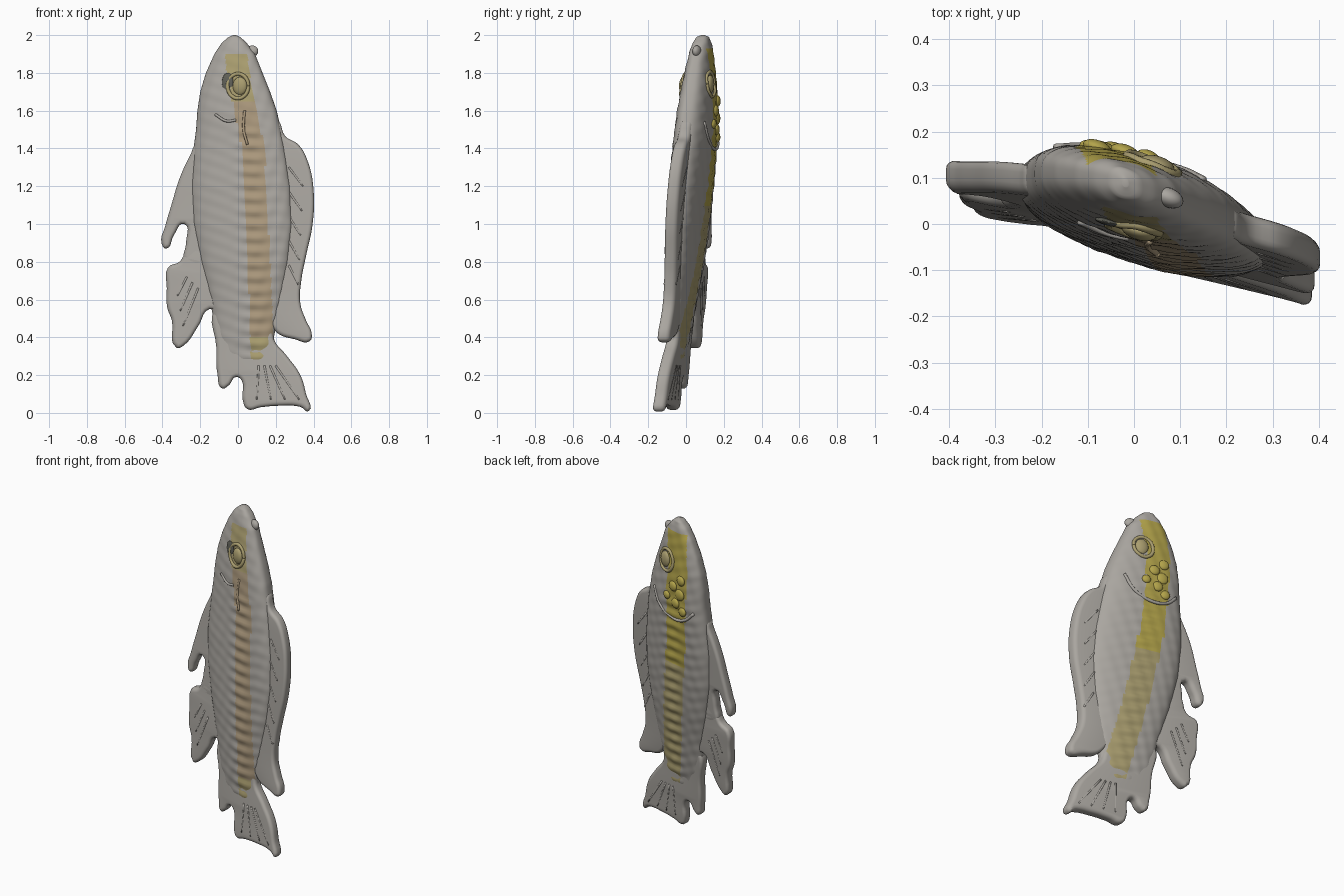
import bpy, bmesh, math
from mathutils import Vector

if "Cube" in bpy.data.objects:
    bpy.data.objects.remove(bpy.data.objects["Cube"])


def material(name, rgb):
    m = bpy.data.materials.new(name)
    m.diffuse_color = (*rgb, 1)
    m.use_nodes = True
    m.node_tree.nodes["Principled BSDF"].inputs["Base Color"].default_value = m.diffuse_color
    return m


GREY = material("grey_scales", (0.40, 0.38, 0.35))
TAN = material("tan_stripe", (0.40, 0.31, 0.20))
YELLOW = material("yellow_stripe", (0.45, 0.37, 0.07))
OCHRE = material("ochre_stripe", (0.40, 0.34, 0.16))
DARK = material("dark_eye", (0.12, 0.12, 0.10))

# body profile: z, left x, right x, front half depth, back half depth
PROFILE = [
    (0.20, -0.07, 0.22, 0.020, 0.020), (0.40, -0.11, 0.19, 0.050, 0.045),
    (0.60, -0.15, 0.23, 0.070, 0.065), (0.80, -0.20, 0.27, 0.085, 0.085),
    (1.00, -0.24, 0.29, 0.092, 0.095), (1.20, -0.25, 0.28, 0.095, 0.100),
    (1.40, -0.235, 0.25, 0.092, 0.103), (1.50, -0.222, 0.228, 0.090, 0.103),
    (1.60, -0.215, 0.205, 0.088, 0.095), (1.70, -0.200, 0.170, 0.082, 0.085),
    (1.80, -0.170, 0.130, 0.073, 0.070), (1.90, -0.125, 0.090, 0.060, 0.056),
    (1.96, -0.085, 0.045, 0.048, 0.044), (1.99, -0.050, 0.012, 0.032, 0.030),
    (2.00, -0.025, -0.012, 0.008, 0.008)]


def lerp_table(table, z):
    z = min(max(z, table[0][0]), table[-1][0])
    for a, b in zip(table, table[1:]):
        if z <= b[0]:
            t = (z - a[0]) / (b[0] - a[0])
            return [p + (q - p) * t for p, q in zip(a[1:], b[1:])]


def mid(x, z):
    """The fish lies along one tilted plane."""
    return -0.055 + 0.07 * z - 0.24 * x


def stripe(z, side):
    front = [(0.2, 0.13), (0.6, 0.12), (1.0, 0.10), (1.4, 0.08), (1.8, 0.0), (2, -0.02)]
    back = [(0.2, 0.14), (0.6, 0.07), (1.2, -0.02), (1.7, -0.05), (2, -0.02)]
    return lerp_table(front if side < 0 else back, z)[0]


def depth(x, z, side):
    """Signed offset of the body skin from the middle plane."""
    xl, xr, hf, hb = lerp_table(PROFILE, z)
    u = (x - (xl + xr) / 2) / ((xr - xl) / 2)
    base = max(0.0, 1 - u * u) ** 0.36
    d = (hf if side < 0 else hb) * base
    if z < 1.5:   # ribbed flank
        near = math.exp(-((x - stripe(z, side)) / 0.09) ** 2)
        d += 0.005 * near * base * math.sin(z * 2 * math.pi / 0.07)
    d += 0.0025 * base * math.sin(55 * x + 30 * z) * math.sin(60 * z - 25 * x)
    return side * d


def add_object(name, bm, mats):
    bmesh.ops.recalc_face_normals(bm, faces=bm.faces)
    me = bpy.data.meshes.new(name)
    bm.to_mesh(me)
    bm.free()
    ob = bpy.data.objects.new(name, me)
    bpy.context.collection.objects.link(ob)
    for m in mats:
        me.materials.append(m)
    for p in me.polygons:
        p.use_smooth = True
    return ob


# body: lofted lens-shaped sections
def build_body():
    bm = bmesh.new()
    n, rings = 96, []
    zs = [0.2 + 1.7 * i / 135 for i in range(135)] + [1.9 + 0.1 * math.sin(i * math.pi / 32) for i in range(17)]
    for z in zs:
        xl, xr = lerp_table(PROFILE, z)[:2]
        ring = []
        for k in range(n):
            a = 2 * math.pi * k / n
            x = (xl + xr) / 2 + (xr - xl) / 2 * math.cos(a)
            side = 1 if math.sin(a) >= 0 else -1
            ring.append(bm.verts.new((x, mid(x, z) + depth(x, z, side), z)))
        rings.append(ring)
    for a, b in zip(rings, rings[1:]):
        for k in range(n):
            f = bm.faces.new((a[k], a[(k + 1) % n], b[(k + 1) % n], b[k]))
            c = f.calc_center_median()
            side = 1 if k < n / 2 else -1
            off = abs(c.x - stripe(c.z, side))
            if side < 0 and off < 0.06 and c.z < 1.9:
                f.material_index = 3 if c.z > 1.65 or c.z < 0.4 else 1
            elif side > 0 and off < 0.075 and c.z < 1.93:
                f.material_index = 2 if c.z > 1.1 else 3
    bm.faces.new(rings[0])
    bm.faces.new(rings[-1])
    add_object("fish_body", bm, [GREY, TAN, YELLOW, OCHRE])


# fins: smooth rounded plates lying in the tilted plane
def curve_mesh(name, pts, cyclic, bevel, thick=0.0):
    cu = bpy.data.curves.new(name + "_path", 'CURVE')
    cu.dimensions = '2D' if cyclic else '3D'
    cu.resolution_u = 5
    cu.bevel_depth = bevel
    cu.bevel_resolution = 3
    if cyclic:
        cu.fill_mode = 'BOTH'
        cu.extrude = thick
        cu.offset = -bevel
    else:
        cu.use_fill_caps = True
    sp = cu.splines.new('BEZIER')
    sp.bezier_points.add(len(pts) - 1)
    sp.use_cyclic_u = cyclic
    for bp, p in zip(sp.bezier_points, pts):
        bp.co = (p[0], p[1], 0) if cyclic else p
        bp.handle_left_type = bp.handle_right_type = 'AUTO'
    ob = bpy.data.objects.new(name + "_path", cu)
    bpy.context.collection.objects.link(ob)
    dg = bpy.context.evaluated_depsgraph_get()
    me = bpy.data.meshes.new_from_object(ob.evaluated_get(dg))
    bm = bmesh.new()
    bm.from_mesh(me)
    bpy.data.objects.remove(ob)
    bmesh.ops.remove_doubles(bm, verts=bm.verts, dist=0.0002)
    return bm


def fin(name, outline, bevel=0.022):
    bm = curve_mesh(name, outline, True, bevel, 0.012)
    for v in bm.verts:
        x, z, d = v.co
        v.co = (x, mid(x, z) + d, z)
    ob = add_object(name, bm, [GREY])
    ob.data.set_sharp_from_angle(angle=math.radians(40))


def tube(name, pts, r, mat):
    add_object(name, curve_mesh(name, pts, False, r), [mat])


def rays(name, pairs):
    for i, ((x0, z0), (x1, z1)) in enumerate(pairs):
        for s, side in ((-1, "front"), (1, "back")):
            tube(f"{name}_{side}_{i}", [(x0, mid(x0, z0) + s * 0.031, z0),
                                        (x1, mid(x1, z1) + s * 0.029, z1)], 0.006, GREY)


def blob(name, x, z, side, size, mat, lift=0.0):
    bm = bmesh.new()
    bmesh.ops.create_uvsphere(bm, u_segments=24, v_segments=14, radius=1)
    c = Vector((x, mid(x, z) + depth(x, z, side) + side * lift, z))
    for v in bm.verts:
        dx, dz = v.co.x * size[0], v.co.z * size[2]
        v.co = c + Vector((dx, v.co.y * size[1] - 0.24 * dx, dz))
    add_object(name, bm, [mat])


def skin_path(pts, side):
    return [(x, mid(x, z) + depth(x, z, side), z) for x, z in pts]


build_body()
fin("dorsal_fin", [(0.20, 1.55), (0.25, 1.465), (0.32, 1.42), (0.37, 1.33), (0.40, 1.18), (0.395, 1.0),
                   (0.36, 0.83), (0.335, 0.70), (0.33, 0.58), (0.36, 0.49), (0.39, 0.42), (0.38, 0.38),
                   (0.30, 0.39), (0.20, 0.43), (0.13, 0.60), (0.12, 1.0), (0.13, 1.45)])
fin("pectoral_fin", [(-0.22, 1.42), (-0.25, 1.37), (-0.31, 1.24), (-0.35, 1.11), (-0.385, 0.99),
                     (-0.405, 0.90), (-0.38, 0.87), (-0.34, 0.94), (-0.285, 1.0), (-0.275, 0.90),
                     (-0.28, 0.80), (-0.15, 0.80), (-0.12, 1.1), (-0.15, 1.38)])
fin("pelvic_fin", [(-0.28, 0.84), (-0.31, 0.80), (-0.37, 0.77), (-0.377, 0.66), (-0.375, 0.56),
                   (-0.35, 0.49), (-0.325, 0.345), (-0.29, 0.355), (-0.21, 0.46), (-0.15, 0.55),
                   (-0.08, 0.52), (-0.08, 0.80), (-0.16, 0.90)])
fin("tail_fin", [(-0.115, 0.55), (-0.115, 0.35), (-0.108, 0.20), (-0.085, 0.13), (-0.05, 0.145),
                 (-0.01, 0.19), (0.02, 0.17), (0.025, 0.07), (0.05, 0.02), (0.12, 0.03), (0.22, 0.038),
                 (0.33, 0.032), (0.375, 0.01), (0.36, 0.10), (0.33, 0.20), (0.26, 0.30), (0.19, 0.39),
                 (0.18, 0.55)])

# fin rays
rays("dorsal_ray", [((0.27, 1.3 - 0.13 * i), (0.345 - 0.006 * i, 1.2 - 0.13 * i)) for i in range(5)])
rays("pelvic_ray", [((-0.21 - 0.03 * i, 0.66 + 0.03 * i), (-0.29 - 0.015 * i, 0.46 + 0.08 * i)) for i in range(3)])
rays("tail_ray", [((0.11 + 0.03 * i, 0.25), (0.10 + 0.075 * i, 0.07)) for i in range(4)])

# eyes with rims on both faces
for side, name, ex, ez in ((-1, "front", 0.0, 1.73), (1, "back", 0.04, 1.74)):
    loop = [(ex + 0.055 * math.cos(t * math.pi / 6), ez + 0.065 * math.sin(t * math.pi / 6)) for t in range(13)]
    tube(f"{name}_eye_rim", skin_path(loop, side), 0.010, OCHRE)
    blob(f"{name}_eye", ex + 0.01, ez, side, (0.038, 0.02, 0.048), OCHRE)
blob("front_eye_shadow", -0.055, 1.75, -1, (0.03, 0.008, 0.05), DARK)

# yellow cheek lumps and gill edges
for i, (x, z, r) in enumerate([(-0.07, 1.56, 0.035), (-0.02, 1.60, 0.03), (-0.08, 1.65, 0.03),
                               (-0.04, 1.50, 0.03), (0.03, 1.53, 0.025), (-0.09, 1.46, 0.028)]):
    blob(f"cheek_lump_{i}", x, z, 1, (r, 0.016, r), YELLOW)
tube("back_gill_edge", skin_path([(-0.17, 1.47), (-0.10, 1.41), (0.0, 1.40), (0.10, 1.45), (0.15, 1.54)], 1), 0.009, GREY)
tube("front_gill_edge", skin_path([(0.035, 1.60), (0.03, 1.50), (0.05, 1.42)], -1), 0.007, TAN)
tube("front_cheek_edge", skin_path([(-0.12, 1.58), (-0.06, 1.545), (-0.01, 1.55)], -1), 0.007, GREY)
blob("snout_bump", 0.075, 1.915, 1, (0.032, 0.022, 0.03), GREY, -0.025)
